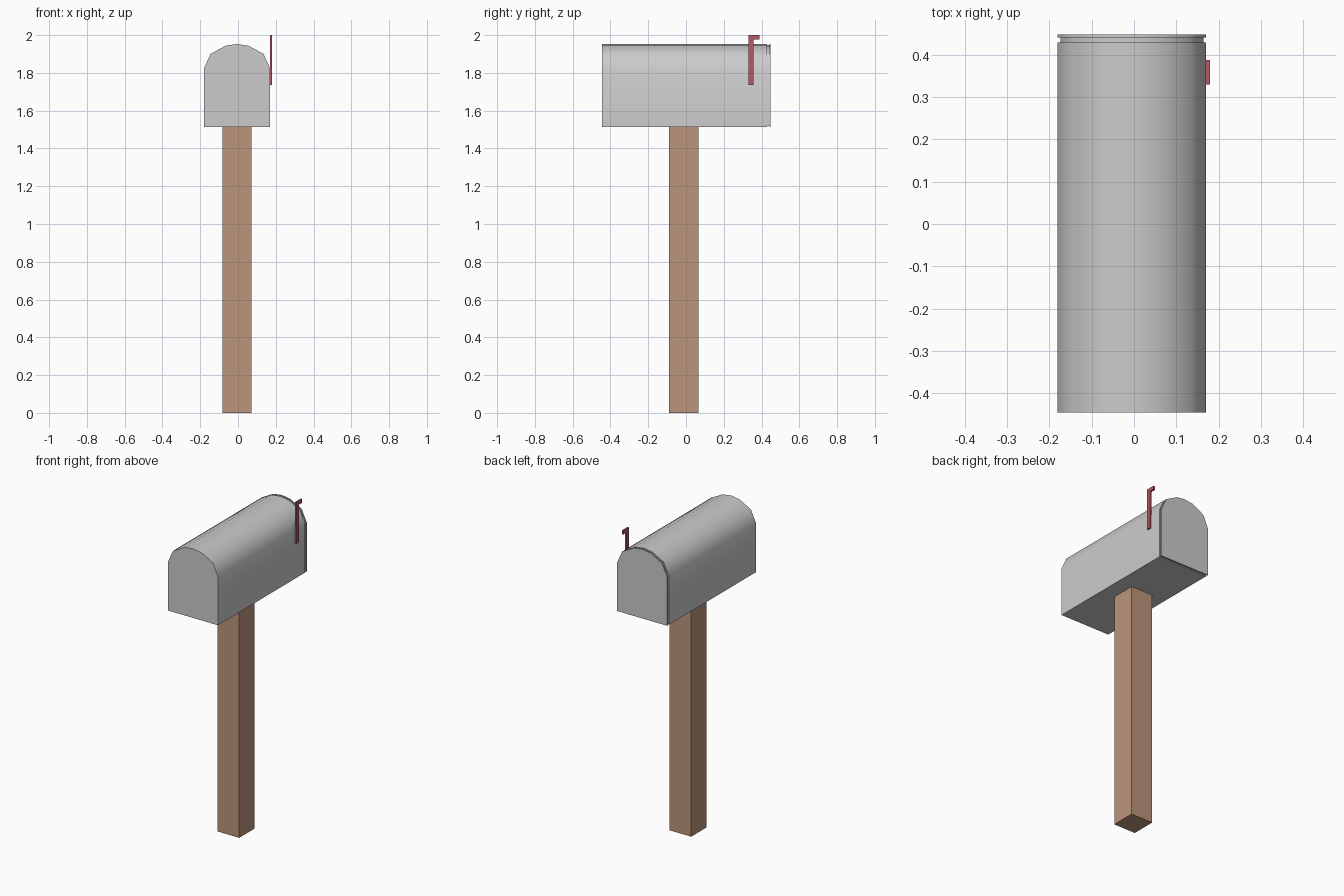
import bpy, bmesh, math

if "Cube" in bpy.data.objects:
    bpy.data.objects.remove(bpy.data.objects["Cube"])

CX = -0.005                      # mailbox and post centre in x
Z0, SPRING, TOP = 1.513, 1.823, 1.953


def material(name, color):
    m = bpy.data.materials.new(name)
    m.diffuse_color = (*color, 1)
    m.use_nodes = True
    m.node_tree.nodes["Principled BSDF"].inputs["Base Color"].default_value = m.diffuse_color
    return m


def finish(name, bm, mat=None):
    bmesh.ops.recalc_face_normals(bm, faces=bm.faces[:])
    me = bpy.data.meshes.new(name)
    bm.to_mesh(me)
    bm.free()
    ob = bpy.data.objects.new(name, me)
    bpy.context.collection.objects.link(ob)
    if mat:
        me.materials.append(mat)
    return ob


def arch(inset):
    """Closed mailbox outline, shrunk by inset."""
    half = [(0.1755, SPRING), (0.140, 1.901), (0.060, 1.944)]
    k = (0.1755 - inset) / 0.1755
    h = (TOP - inset - SPRING) / (TOP - SPRING)
    right = [(x * k, SPRING + (z - SPRING) * h) for x, z in half]
    left = [(-x, z) for x, z in reversed(right)]
    w = 0.1755 - inset
    return [(w, Z0 + inset)] + right + [(0, TOP - inset)] + left + [(-w, Z0 + inset)]


def loft(name, rings):
    """Skin arch outlines given as (y, inset), capped at both ends."""
    bm = bmesh.new()
    loops = [[bm.verts.new((CX + x, y, z)) for x, z in arch(i)] for y, i in rings]
    n = len(loops[0])
    for a, b in zip(loops, loops[1:]):
        for i in range(n):
            j = (i + 1) % n
            bm.faces.new((a[i], a[j], b[j], b[i]))
    bm.faces.new(loops[0])
    bm.faces.new(loops[-1])
    ob = finish(name, bm)
    bpy.ops.object.select_all(action='DESELECT')
    ob.select_set(True)
    bpy.context.view_layer.objects.active = ob
    bpy.ops.object.shade_smooth_by_angle(angle=math.radians(45))
    return ob


def prism(name, outline, x0, x1, mat):
    """Extrude a (y, z) outline along x."""
    bm = bmesh.new()
    face = bm.faces.new([bm.verts.new((x0, y, z)) for y, z in outline])
    new = bmesh.ops.extrude_face_region(bm, geom=[face])['geom']
    verts = [v for v in new if isinstance(v, bmesh.types.BMVert)]
    bmesh.ops.translate(bm, verts=verts, vec=(x1 - x0, 0, 0))
    return finish(name, bm, mat)


wood = material("wood", (0.5, 0.3, 0.2))
red = material("flag_red", (0.45, 0.1, 0.13))

# Arched box with a slightly recessed neck, then the thin door
loft("mailbox_body", [(-0.446, 0), (0.430, 0), (0.430, 0.006), (0.441, 0.006)])
loft("mailbox_door", [(0.441, 0), (0.448, 0)])

# Square wooden post
prism("post", [(-0.091, 0), (0.065, 0), (0.065, Z0), (-0.091, Z0)],
      CX - 0.077, CX + 0.077, wood)

# Signal flag: stem with a short arm at the top
prism("signal_flag", [(0.330, 1.736), (0.357, 1.736), (0.357, 1.976),
                      (0.388, 1.976), (0.388, 2.0), (0.330, 2.0)],
      0.1695, 0.180, red)
